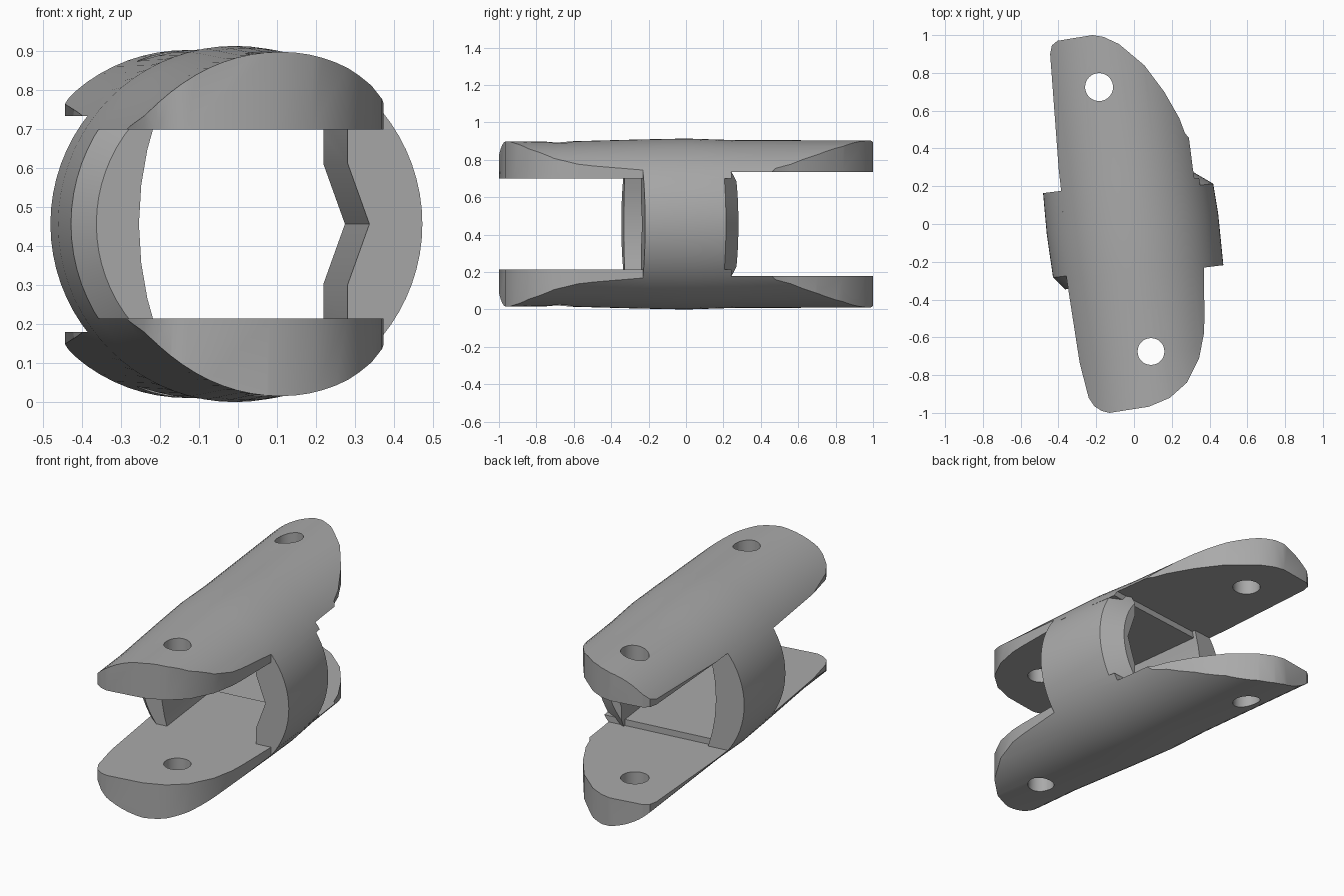
import bpy, bmesh, math
from mathutils import Matrix, Vector

if "Cube" in bpy.data.objects:
    bpy.data.objects.remove(bpy.data.objects["Cube"])

grey = bpy.data.materials.new("plain grey")
grey.use_nodes = True
COLOUR = (0.4, 0.4, 0.4, 1)
grey.diffuse_color = COLOUR
grey.node_tree.nodes["Principled BSDF"].inputs["Base Color"].default_value = COLOUR

MID = 0.457                                    # height of the tube axis
TILT = Matrix.Translation((-0.008, 0, MID)) @ Matrix.Rotation(math.radians(7), 4, "Z")


def finish(name, bm, matrix):
    bmesh.ops.recalc_face_normals(bm, faces=bm.faces)
    mesh = bpy.data.meshes.new(name)
    bm.to_mesh(mesh)
    bm.free()
    mesh.transform(matrix)
    mesh.materials.append(grey)
    ob = bpy.data.objects.new(name, mesh)
    bpy.context.scene.collection.objects.link(ob)
    return ob


def barrel(name, profile, segments=72):
    """Solid of revolution about the tube axis from (along, radius) pairs."""
    bm = bmesh.new()
    rings = []
    for along, radius in profile:
        angles = [math.tau * i / segments for i in range(segments)]
        rings.append([bm.verts.new((radius * math.cos(a), along, radius * math.sin(a)))
                      for a in angles])
    for a, b in zip(rings, rings[1:]):
        for i in range(segments):
            j = (i + 1) % segments
            bm.faces.new((a[i], a[j], b[j], b[i]))
    bm.faces.new(rings[0])
    bm.faces.new(rings[-1])
    return finish(name, bm, TILT)


def prism(name, points, place, low, high, matrix):
    """Extrude an outline; place(a, b, t) turns it into a 3D point."""
    bm = bmesh.new()
    ends = [[bm.verts.new(place(a, b, t)) for a, b in points] for t in (low, high)]
    for end in ends:
        bm.faces.new(end)
    for i in range(len(points)):
        j = (i + 1) % len(points)
        bm.faces.new((ends[0][i], ends[0][j], ends[1][j], ends[1][i]))
    return finish(name, bm, matrix)


def cut(ob, tool, operation):
    """Apply a boolean and remove the helper."""
    tool.hide_render = True
    mod = ob.modifiers.new("cut", "BOOLEAN")
    mod.object, mod.operation, mod.solver = tool, operation, "EXACT"
    bpy.context.view_layer.objects.active = ob
    bpy.ops.object.modifier_apply(modifier=mod.name)
    bpy.data.objects.remove(tool)


def plan(a, b, t): return (a, b, t)
def side(a, b, t): return (t, a, b)
def section(a, b, t): return (a, t, b)


# Upper and lower fork plates, cut from one barrel
plates = barrel("fork_plates", [(-1.15, .443), (-.7, .44), (-.25, .452), (0, .457),
                                (.25, .449), (1.15, .446)])
outline = [(.37, -.23), (.373, -.5), (.37, -.58), (.345, -.71), (.28, -.84), (.19, -.92),
           (.08, -.967), (-.13, -1), (-.17, -.99), (-.21, -.965), (-.24, -.92), (-.4, -.3),
           (-.6, 0), (-.6, .15), (-.39, .175), (-.444, .9), (-.435, .945), (-.405, .97),
           (-.22, 1), (-.16, .99), (-.08, .953), (.055, .84), (.16, .7), (.24, .56),
           (.27, .48), (.5, .22), (.6, -.2)]
cut(plates, prism("outline_cutter", outline, plan, -.2, 1.2, Matrix()), "INTERSECT")
slot = [(-1.4, -.242), (.2, -.242), (.2, -.277), (1.4, -.277),
        (1.4, .277), (.2, .277), (.2, .242), (-1.4, .242)]
cut(plates, prism("slot_cutter", slot, side, -1, 1, TILT), "DIFFERENCE")

# Pin holes through both plates
for x, y, radius in ((-.185, .725, .074), (.09, -.675, .071)):
    circle = [(x + radius * math.cos(math.tau * i / 32),
               y + radius * math.sin(math.tau * i / 32)) for i in range(32)]
    cut(plates, prism("hole_cutter", circle, plan, -.2, 1.2, Matrix()), "DIFFERENCE")

# Right side wall with a grooved inner face and a chamfered back edge
right_wall = barrel("right_side_wall", [(-.275, .451), (0, .457), (.16, .45), (.24, .345)])
notched = [(.258, -.277), (.258, -.155), (.314, 0), (.258, .155), (.258, .277),
           (.6, .277), (.6, -.277)]
cut(right_wall, prism("right_cutter", notched, section, -1, 1, TILT), "INTERSECT")

# Left side wall with a shallow curved inner face and a chamfered front edge
left_wall = barrel("left_side_wall", [(-.3, .395), (-.23, .452), (0, .457), (.22, .45)])
curved = [(-.285 + .5 * (z / MID) ** 2 * .25, z) for z in (-.277, -.19, -.1, 0, .1, .19, .277)]
cut(left_wall, prism("left_cutter", curved + [(-.6, .277), (-.6, -.277)], section,
                     -1, 1, TILT), "INTERSECT")

# Smooth the round surfaces, keep the cuts crisp
for ob in (plates, right_wall, left_wall):
    bpy.ops.object.select_all(action="DESELECT")
    ob.select_set(True)
    bpy.context.view_layer.objects.active = ob
    bpy.ops.object.shade_smooth_by_angle(angle=math.radians(25))
